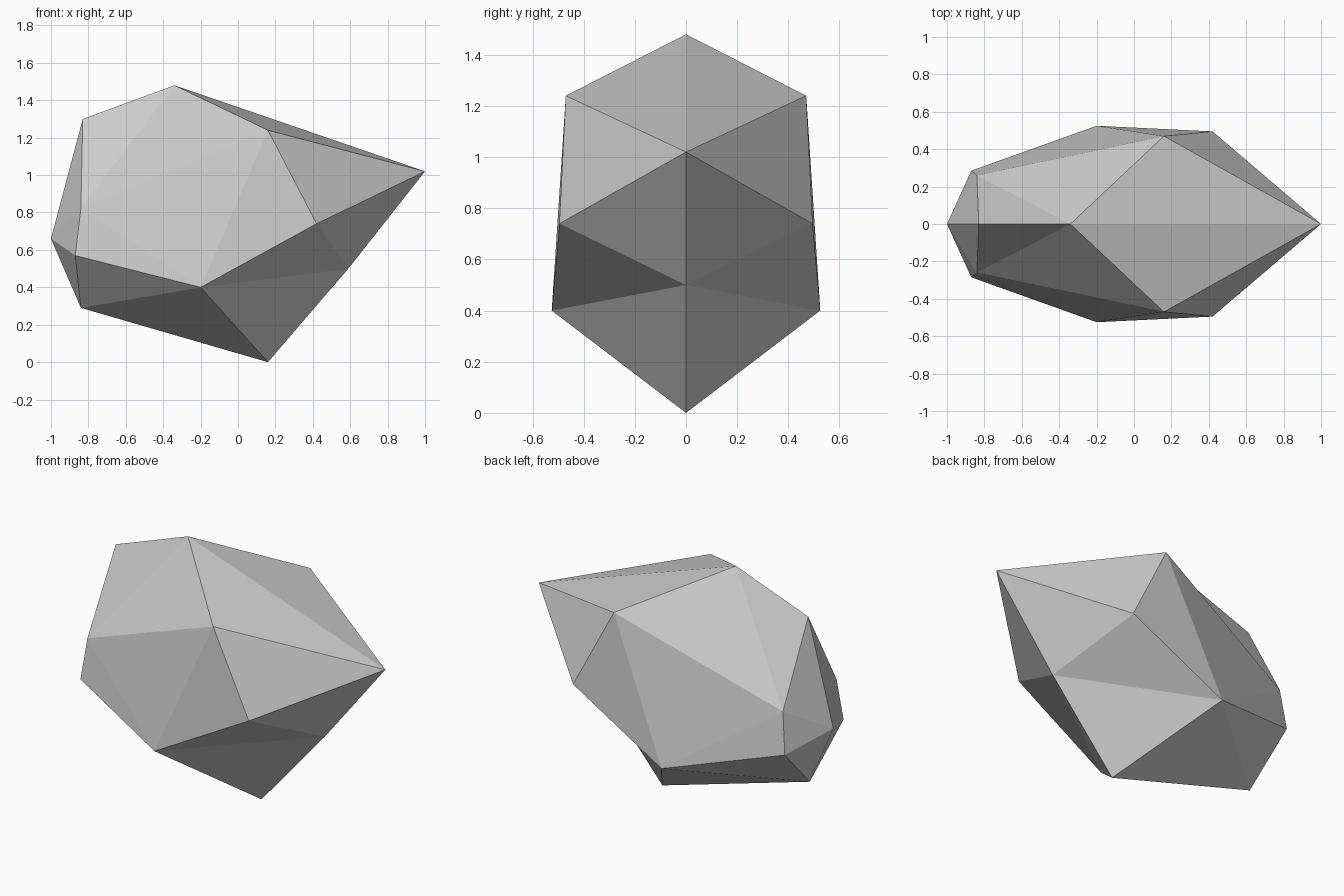
import bpy
import bmesh

cube = bpy.data.objects.get("Cube")
if cube:
    bpy.data.objects.remove(cube, do_unlink=True)

# Single stone material
stone = bpy.data.materials.new("stone grey")
stone.use_nodes = True
color = (0.6, 0.6, 0.6, 1.0)
stone.diffuse_color = color
bsdf = next(n for n in stone.node_tree.nodes if n.type == 'BSDF_PRINCIPLED')
bsdf.inputs["Base Color"].default_value = color
bsdf.inputs["Roughness"].default_value = 0.9

# Corners on the centre plane, then corners of the front half
corners = {
    "crown": (-0.34, 0, 1.48),
    "shoulder": (-0.83, 0, 1.30),
    "tail": (-1.0, 0, 0.66),
    "heel": (-0.84, 0, 0.29),
    "foot": (0.16, 0, 0),
    "chin": (0.59, 0, 0.50),
    "tip": (1.0, 0, 1.02),
    "tail_upper": (-0.84, -0.26, 0.82),
    "tail_lower": (-0.87, -0.285, 0.57),
    "belly": (-0.20, -0.525, 0.40),
    "brow": (0.16, -0.47, 1.24),
    "cheek": (0.42, -0.495, 0.74),
}

# Facets of the front half
facets = [
    "crown shoulder tail_upper",
    "crown tail_upper brow",
    "tail_upper belly brow",
    "tail_upper tail_lower belly",
    "brow belly cheek",
    "brow cheek tip",
    "crown brow tip",
    "tip cheek chin",
    "cheek belly chin",
    "belly foot chin",
    "belly heel foot",
    "belly tail_lower heel",
    "tail_lower tail heel",
    "tail tail_lower tail_upper",
    "tail tail_upper shoulder",
]

# Build both halves, sharing the centre corners
bm = bmesh.new()
front = {name: bm.verts.new(co) for name, co in corners.items()}
back = {name: front[name] if y == 0 else bm.verts.new((x, -y, z))
        for name, (x, y, z) in corners.items()}
for side in (front, back):
    for facet in facets:
        bm.faces.new([side[name] for name in facet.split()])
bmesh.ops.recalc_face_normals(bm, faces=bm.faces)

mesh = bpy.data.meshes.new("faceted_rock")
bm.to_mesh(mesh)
bm.free()
mesh.materials.append(stone)
rock = bpy.data.objects.new("faceted_rock", mesh)
bpy.context.collection.objects.link(rock)
